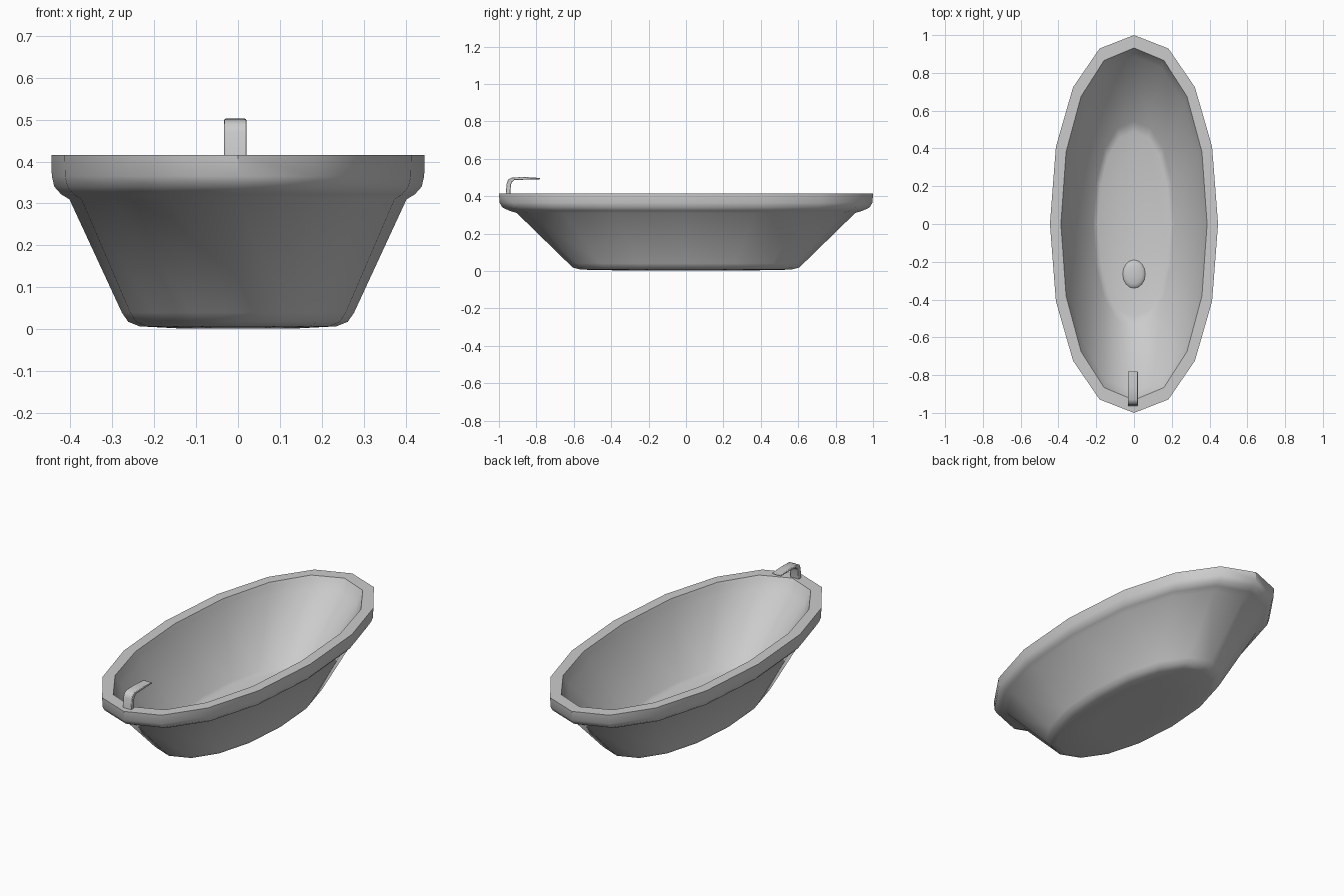
import bpy, bmesh, math

if "Cube" in bpy.data.objects:
    bpy.data.objects.remove(bpy.data.objects["Cube"])

SIDES = 16


def ring_point(i, rx, ry, z):
    # slightly squared oval, with corners on the axes
    a = 2 * math.pi * i / SIDES
    f = lambda v: math.copysign(abs(v) ** 0.93, v) if abs(v) > 1e-6 else 0
    return (rx * f(math.sin(a)), ry * f(math.cos(a)), z)


def finish(name, bm, angle):
    bmesh.ops.recalc_face_normals(bm, faces=bm.faces)
    mesh = bpy.data.meshes.new(name)
    bm.to_mesh(mesh)
    bm.free()
    ob = bpy.data.objects.new(name, mesh)
    bpy.context.collection.objects.link(ob)
    bpy.ops.object.select_all(action='DESELECT')
    ob.select_set(True)
    bpy.context.view_layer.objects.active = ob
    bpy.ops.object.shade_smooth_by_angle(angle=math.radians(angle))
    return ob


# tub shell: oval rings (x radius, y radius, z) from underside over the rim to the floor
profile = [(.14, .31, .002), (.235, .56, .007), (.262, .605, .018), (.277, .628, .04),
           (.402, .905, .31), (.422, .945, .322), (.438, .982, .34), (.444, .997, .365),
           (.445, 1.0, .415), (.387, .932, .415), (.379, .92, .395), (.365, .89, .355),
           (.215, .545, .06), (.19, .49, .045)]
bm = bmesh.new()
rings = [[bm.verts.new(ring_point(i, *p)) for i in range(SIDES)] for p in profile]
for lo, hi in zip(rings, rings[1:]):
    for i in range(SIDES):
        j = (i + 1) % SIDES
        bm.faces.new((lo[i], lo[j], hi[j], hi[i]))
bm.faces.new(rings[0])
bm.faces.new(rings[-1])
finish("tub_shell", bm, 40)

# drain plug: low dome on the floor
bm = bmesh.new()
bmesh.ops.create_uvsphere(bm, u_segments=16, v_segments=8, radius=1)
for v in bm.verts:
    v.co = (v.co.x * .06, v.co.y * .075 - .265, v.co.z * .015 + .047)
finish("drain_plug", bm, 60)

# faucet: bent strip, side profile in (y, z) extruded across x
side = [(-.965, .40), (-.958, .47), (-.95, .49), (-.93, .5), (-.86, .502), (-.78, .497),
        (-.78, .49), (-.86, .488), (-.918, .486), (-.93, .476), (-.936, .46), (-.94, .40)]
bm = bmesh.new()
face = bm.faces.new([bm.verts.new((-.033, y, z)) for y, z in side])
ext = bmesh.ops.extrude_face_region(bm, geom=[face])
bmesh.ops.translate(bm, vec=(.053, 0, 0),
                    verts=[v for v in ext['geom'] if isinstance(v, bmesh.types.BMVert)])
faucet = finish("faucet", bm, 45)
bevel = faucet.modifiers.new("soft_edges", 'BEVEL')
bevel.width = .004
bevel.segments = 2
bevel.limit_method = 'ANGLE'
bevel.angle_limit = math.radians(60)
